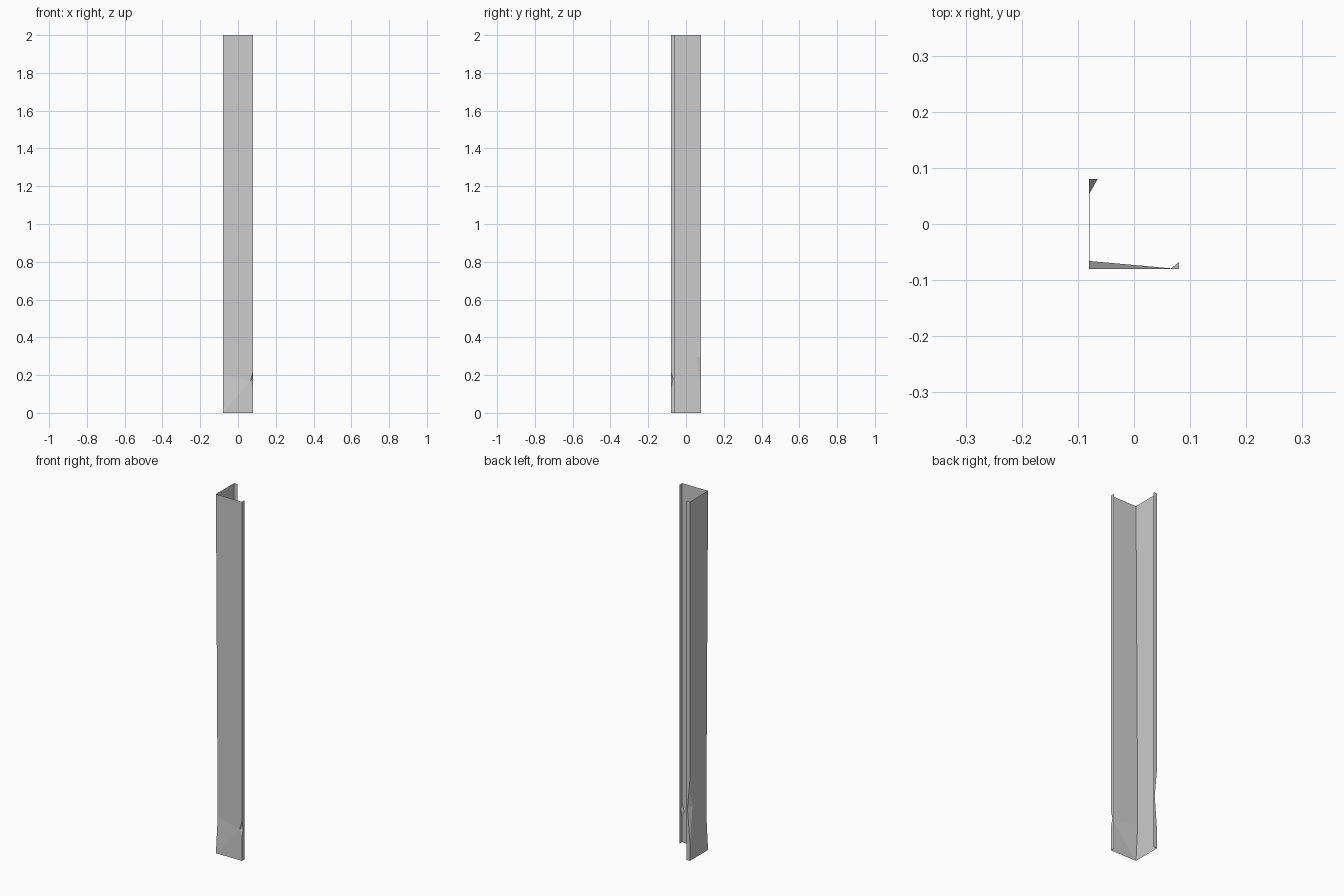
import bpy
import bmesh

if "Cube" in bpy.data.objects:
    bpy.data.objects.remove(bpy.data.objects["Cube"])

R = 0.08      # half width of the angle section
H = 2.0       # height
LIP = 0.022   # depth of the folded lips

bm = bmesh.new()

# shared fold between the two panels, pushed in near the foot
fold_top = bm.verts.new((-R, -R, H))
fold_dent = bm.verts.new((-R + 0.001, -R + 0.014, 0.2))
fold_base = bm.verts.new((-R, -R, 0))


def wing(swap, z_up, z_mid, z_low, panel_dent, lip_dent, z_lip):
    """One panel with its folded lip and a dented outer corner."""
    def v(a, b, z):
        return bm.verts.new((b, a, z) if swap else (a, b, z))

    def f(*verts):
        bm.faces.new(verts[::-1] if swap else verts)

    top, base = v(R, -R, H), v(R, -R, 0)
    up, low = v(R, -R, z_up), v(R, -R, z_low)
    pd = v(R - panel_dent, -R + 0.001, z_mid)
    ld = v(R, -R + lip_dent, z_lip)
    lip_top, lip_mid, lip_base = (v(R, -R + LIP, z) for z in (H, z_lip, 0))
    # panel
    f(fold_dent, pd, up, top, fold_top)
    f(fold_base, pd, fold_dent)
    f(fold_base, base, low, pd)
    # dented corner
    f(pd, ld, up)
    f(pd, low, ld)
    # lip
    f(up, ld, lip_mid, lip_top, top)
    f(base, lip_base, lip_mid, ld, low)


wing(False, 0.22, 0.17, 0.13, 0.014, 0.012, 0.18)   # front panel
wing(True, 0.45, 0.30, 0.10, 0.025, 0.015, 0.29)    # left panel

mesh = bpy.data.meshes.new("dented_angle_post")
bm.to_mesh(mesh)
bm.free()
post = bpy.data.objects.new("dented_angle_post", mesh)
bpy.context.collection.objects.link(post)
